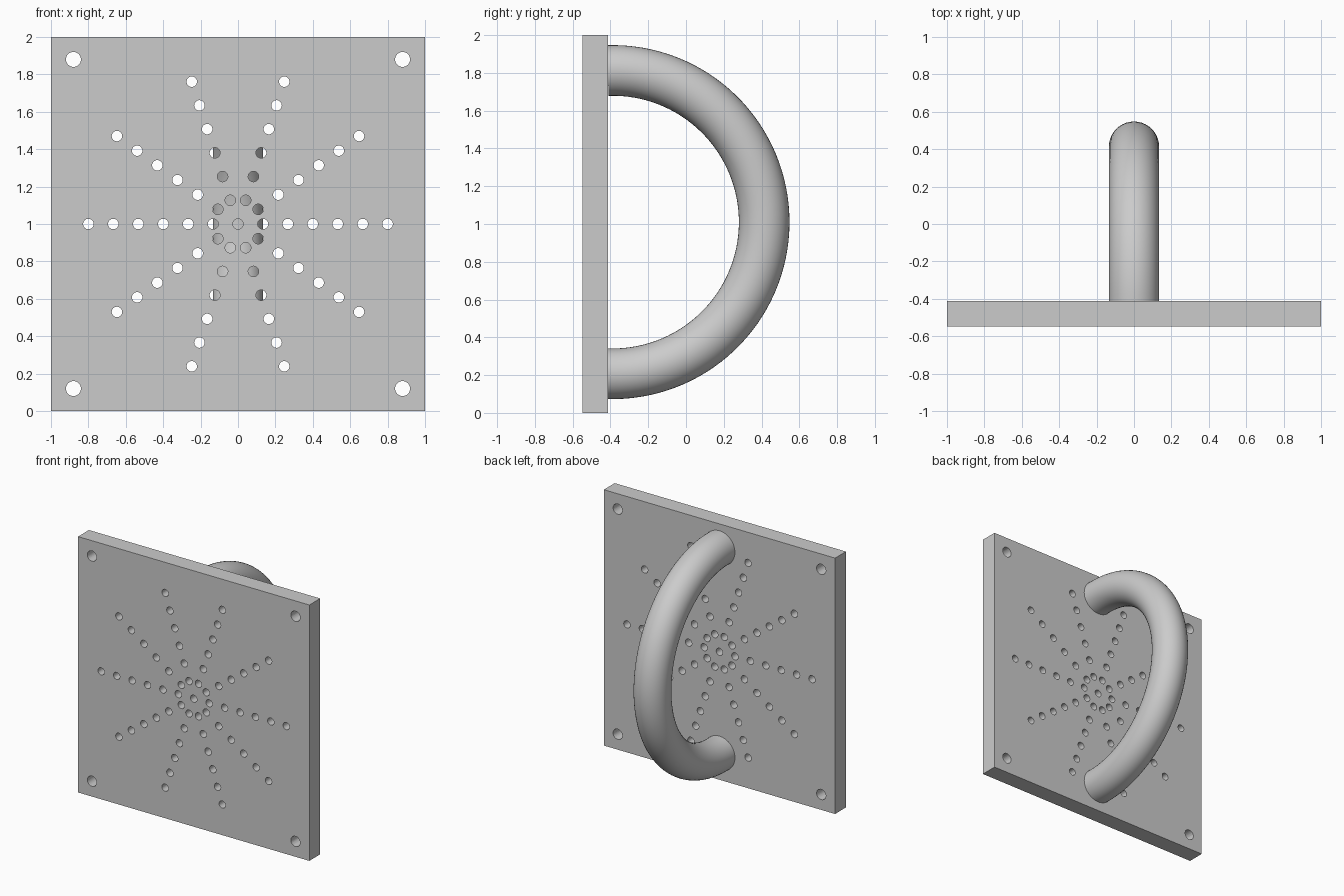
import bpy
import bmesh
from math import cos, sin, pi, radians
from mathutils import Matrix, Vector

cube = bpy.data.objects.get("Cube")
if cube:
    bpy.data.objects.remove(cube, do_unlink=True)

FRONT, BACK = -0.547, -0.413      # plate faces along y
CENTRE_Z = 1.0

# Single grey material
grey = bpy.data.materials.new("light grey")
grey.use_nodes = True
colour = (0.6, 0.6, 0.6, 1)
grey.diffuse_color = colour
grey.node_tree.nodes["Principled BSDF"].inputs["Base Color"].default_value = colour


def make_object(name, bm):
    bmesh.ops.recalc_face_normals(bm, faces=bm.faces)
    mesh = bpy.data.meshes.new(name)
    bm.to_mesh(mesh)
    bm.free()
    mesh.materials.append(grey)
    obj = bpy.data.objects.new(name, mesh)
    bpy.context.collection.objects.link(obj)
    return obj


def smooth(obj):
    bpy.ops.object.select_all(action="DESELECT")
    obj.select_set(True)
    bpy.context.view_layer.objects.active = obj
    bpy.ops.object.shade_smooth_by_angle(angle=radians(30))


def add_drill(bm, x, z, radius):
    place = Matrix.Translation((x, (FRONT + BACK) / 2, z)) @ Matrix.Rotation(pi / 2, 4, "X")
    bmesh.ops.create_cone(bm, cap_ends=True, segments=32, radius1=radius,
                          radius2=radius, depth=0.3, matrix=place)


# Square mounting plate
bm = bmesh.new()
bmesh.ops.create_cube(bm, size=1)
bmesh.ops.scale(bm, vec=(2, BACK - FRONT, 2), verts=bm.verts)
bmesh.ops.translate(bm, vec=(0, (FRONT + BACK) / 2, CENTRE_Z), verts=bm.verts)
plate = make_object("plate", bm)

# Drills: centre, ten spokes of six, four corners
bm = bmesh.new()
add_drill(bm, 0, CENTRE_Z, 0.028)
for spoke in range(10):
    angle = spoke * pi / 5
    for ring in range(1, 7):
        r = ring * 0.8 / 6
        add_drill(bm, r * cos(angle), CENTRE_Z + r * sin(angle), 0.028)
for sx in (-1, 1):
    for sz in (-1, 1):
        add_drill(bm, sx * 0.88, CENTRE_Z + sz * 0.88, 0.04)
drills = make_object("hole_cutter", bm)

cut = plate.modifiers.new("holes", "BOOLEAN")
cut.operation = "DIFFERENCE"
cut.solver = "EXACT"
cut.object = drills
smooth(plate)
bpy.ops.object.modifier_apply(modifier=cut.name)
bpy.data.objects.remove(drills, do_unlink=True)
smooth(plate)

# Round-bar handle: a circle swept along a half ring, ends set against the plate
bm = bmesh.new()
hub = Vector((0, -0.389, 1.01))
RING, TUBE, STEPS, SIDES = 0.803, 0.134, 64, 40
start, end = radians(-92.5), radians(91.8)
loops = []
for i in range(STEPS + 1):
    a = start + (end - start) * i / STEPS
    outward = Vector((0, cos(a), sin(a)))
    loops.append([bm.verts.new(hub + outward * (RING + TUBE * cos(t)) + Vector((TUBE * sin(t), 0, 0)))
                  for t in (2 * pi * k / SIDES for k in range(SIDES))])
for a, b in zip(loops, loops[1:]):
    for k in range(SIDES):
        n = (k + 1) % SIDES
        bm.faces.new((a[k], a[n], b[n], b[k]))
bm.faces.new(loops[0])
bm.faces.new(loops[-1])
smooth(make_object("handle", bm))
